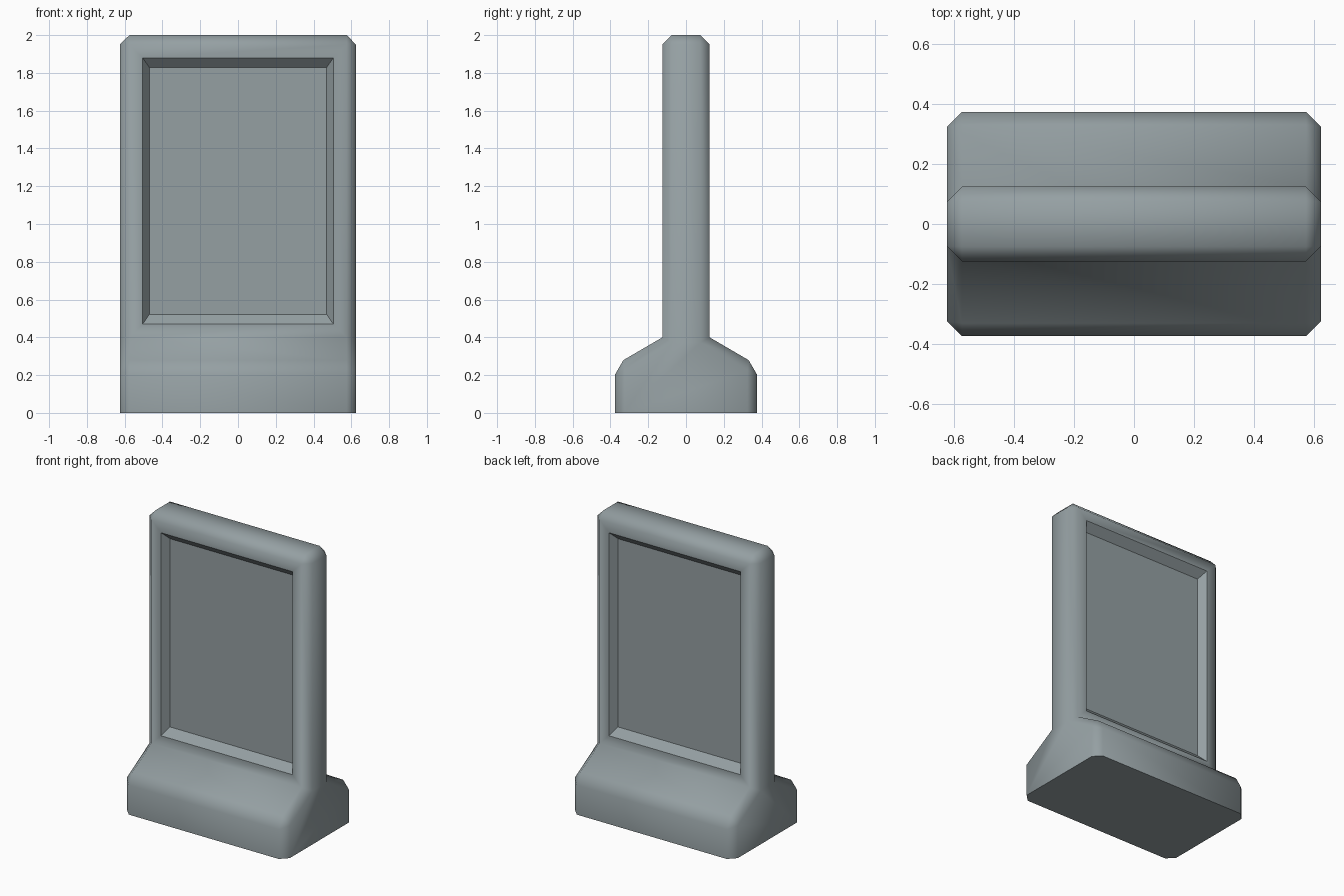
import bpy, bmesh, math
from mathutils import Vector

if "Cube" in bpy.data.objects:
    bpy.data.objects.remove(bpy.data.objects["Cube"])

HALF_W, BEVEL = 0.625, 0.05

grey = bpy.data.materials.new("stone_grey")
grey.diffuse_color = (0.30, 0.35, 0.365, 1)
grey.use_nodes = True
grey.node_tree.nodes["Principled BSDF"].inputs["Base Color"].default_value = grey.diffuse_color

# Side profile (y, z) of the slab on its flared plinth
half = [(0.375, 0), (0.375, 0.254), (0.125, 0.4), (0.125, 2)]
profile = half + [(-y, z) for y, z in reversed(half)]

bm = bmesh.new()
side = bm.faces.new([bm.verts.new((-HALF_W, y, z)) for y, z in profile])
ext = bmesh.ops.extrude_face_region(bm, geom=[side])
bmesh.ops.translate(bm, vec=(2 * HALF_W, 0, 0),
                    verts=[g for g in ext["geom"] if isinstance(g, bmesh.types.BMVert)])
bmesh.ops.recalc_face_normals(bm, faces=bm.faces)


# Chamfer every edge except the ground rim and the inner fold
def keep_sharp(e):
    a, b = (v.co for v in e.verts)
    ground = a.z < 0.01 and b.z < 0.01
    fold = abs(a.z - 0.4) < 0.01 and abs(b.z - 0.4) < 0.01
    return ground or fold


bmesh.ops.bevel(bm, geom=[e for e in bm.edges if not keep_sharp(e)], offset=BEVEL,
                offset_type='OFFSET', segments=1, affect='EDGES', profile=0.5)
bm.normal_update()
for f in bm.faces:
    f.smooth = True

# Recessed panel with sloped surround on front and back
for s in (-1, 1):
    face = max((f for f in bm.faces if f.normal.y * s > 0.99),
               key=lambda f: f.calc_center_median().z)
    bmesh.ops.inset_individual(bm, faces=[face], thickness=0.1)
    for e in face.edges:
        e.smooth = False
    bmesh.ops.inset_individual(bm, faces=[face], thickness=0.05, depth=-0.05)
    mid = face.calc_center_median().z
    for v in face.verts:
        v.co.z = mid + (v.co.z - mid) * 0.976
        for e in v.link_edges:
            e.smooth = False

# Crisp ground rim
for e in bm.edges:
    if all(v.co.z < 0.01 for v in e.verts):
        e.smooth = False

mesh = bpy.data.meshes.new("slab_on_plinth")
bm.to_mesh(mesh)
bm.free()
mesh.materials.append(grey)
obj = bpy.data.objects.new("slab_on_plinth", mesh)
bpy.context.collection.objects.link(obj)
